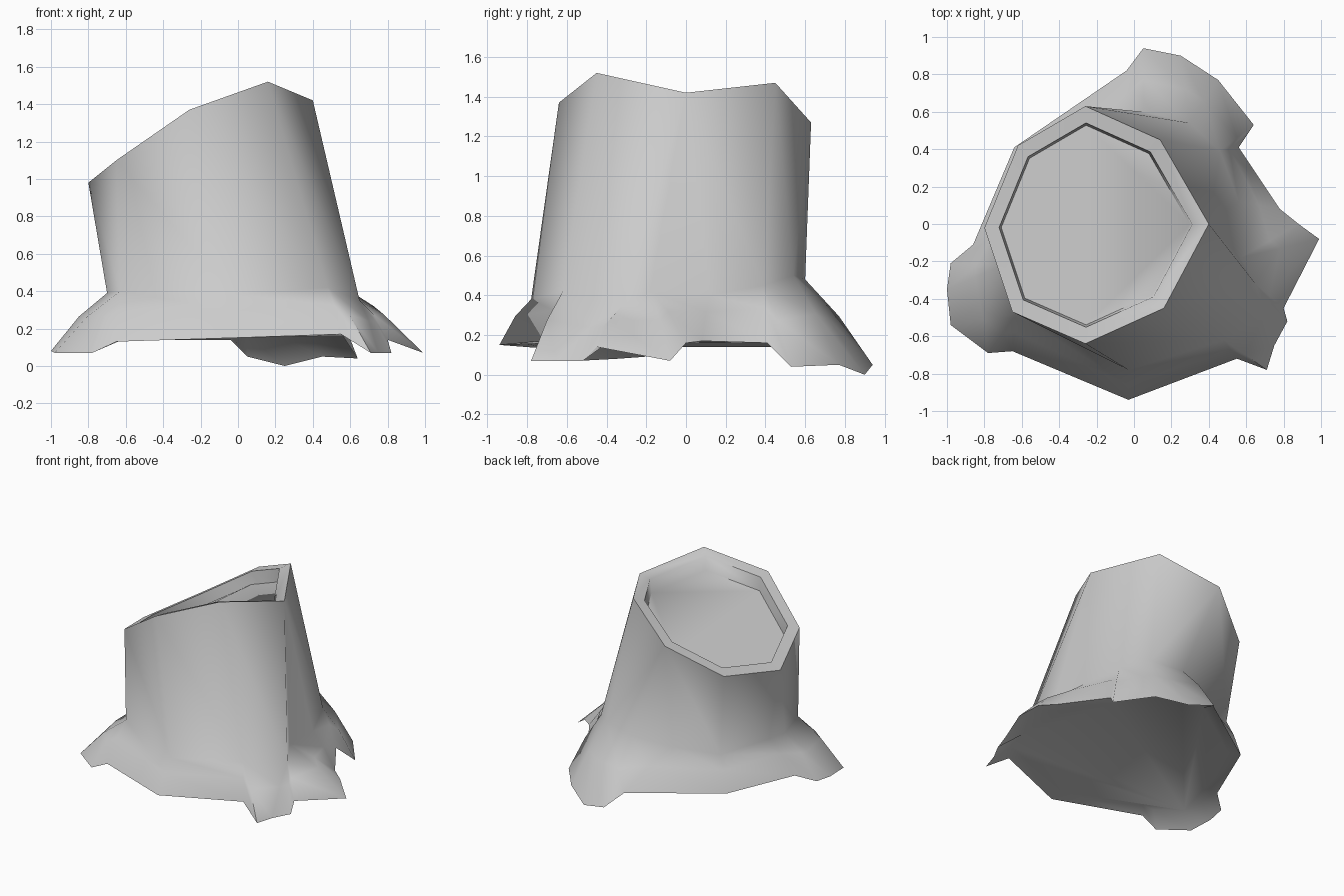
import bpy
import bmesh
import math
from mathutils import Vector

default_cube = bpy.data.objects.get("Cube")
if default_cube:
    bpy.data.objects.remove(default_cube, do_unlink=True)


def make_material(name, colour):
    material = bpy.data.materials.new(name)
    material.use_nodes = True
    material.diffuse_color = colour
    shader = next(n for n in material.node_tree.nodes if n.type == "BSDF_PRINCIPLED")
    shader.inputs["Base Color"].default_value = colour
    return material


# Slanted eight-sided rim of the trunk, anticlockwise from the front
RIM = [(-.26, -.64, 1.37), (.16, -.45, 1.52), (.40, 0, 1.42), (.14, .45, 1.47),
       (-.26, .63, 1.27), (-.62, .42, 1.05), (-.80, -.02, .98), (-.65, -.47, 1.1)]

# Shoulder where the trunk meets the roots: position and rim corner above it
SHOULDER = [(-.03, -.78, .38, 0), (.48, -.62, .42, 1), (.65, -.32, .35, 2),
            (.57, -.18, .42, 2), (.56, .12, .4, 2), (.46, .39, .45, 3),
            (.3, .54, .5, 4), (.05, .6, .48, 4), (-.2, .45, .4, 4),
            (-.55, .36, .4, 5), (-.68, -.05, .4, 6), (-.7, -.22, .39, 6),
            (-.63, -.48, .4, 7)]

# Ground outline with the three roots: position and shoulder corner above it
GROUND = [(-.03, -.94, .15, 0), (.55, -.72, .17, 1),
          # right root
          (.71, -.78, .07, 1), (.75, -.65, .07, 2), (.82, -.52, .07, 2),
          (.8, -.45, .14, 2), (.99, -.08, .07, 3), (.88, 0, .16, 3), (.78, .08, .17, 4),
          # back root
          (.56, .41, .16, 5), (.64, .53, .04, 5), (.45, .77, .05, 6),
          (.25, .9, 0, 6), (.05, .94, .05, 7), (-.04, .82, .14, 8),
          (-.64, .41, .14, 9), (-.86, -.11, .14, 10),
          # left root
          (-.98, -.21, .09, 11), (-1, -.35, .08, 11), (-.98, -.54, .07, 12),
          (-.78, -.69, .07, 12), (-.65, -.68, .13, 12)]


def build_rings():
    """Stack the matching rings from the sunken top down to the underside."""
    centre = sum((Vector(p) for p in RIM), Vector()) / len(RIM)
    rings = [[] for _ in range(6)]
    for x, y, z, shoulder_id in GROUND:
        base = Vector((x, y, z))
        *place, rim_id = SHOULDER[shoulder_id]
        shoulder, rim = Vector(place), Vector(RIM[rim_id])
        lip = centre.lerp(rim, .86)
        knee = shoulder.lerp(base, .5) + Vector((0, 0, .03))
        floor = Vector((x * .88, y * .88, .16))
        sunk = centre.lerp(rim, .84) - Vector((0, 0, .1))
        for ring, point in zip(rings, (sunk, lip, rim, shoulder, knee, base)):
            ring.append(point)
        rings_floor.append(floor)
    return rings + [rings_floor]


def build_stump(name, rings, material):
    bm = bmesh.new()
    loops = [[bm.verts.new(p) for p in ring] for ring in rings]
    count = len(GROUND)
    # Skin of the stump
    for upper, lower in zip(loops, loops[1:]):
        for i in range(count):
            j = (i + 1) % count
            bm.faces.new((upper[i], lower[i], lower[j], upper[j]))
    # Underside
    bm.faces.new(reversed(loops[-1]))
    # Shared corners collapse into one, leaving triangles along the roots
    bmesh.ops.remove_doubles(bm, verts=bm.verts, dist=.0005)
    # Sunken cut face of the wood
    holes = [e for e in bm.edges if e.is_boundary]
    bmesh.ops.holes_fill(bm, edges=holes, sides=0)
    bmesh.ops.recalc_face_normals(bm, faces=bm.faces)
    mesh = bpy.data.meshes.new(name)
    bm.to_mesh(mesh)
    bm.free()
    mesh.materials.append(material)
    stump = bpy.data.objects.new(name, mesh)
    bpy.context.collection.objects.link(stump)
    return stump


rings_floor = []
stump = build_stump("tree_stump", build_rings(),
                    make_material("pale grey wood", (.6, .6, .6, 1)))

# Soft bark with a crisp rim
bpy.ops.object.select_all(action="DESELECT")
stump.select_set(True)
bpy.context.view_layer.objects.active = stump
bpy.ops.object.shade_smooth_by_angle(angle=math.radians(65))
